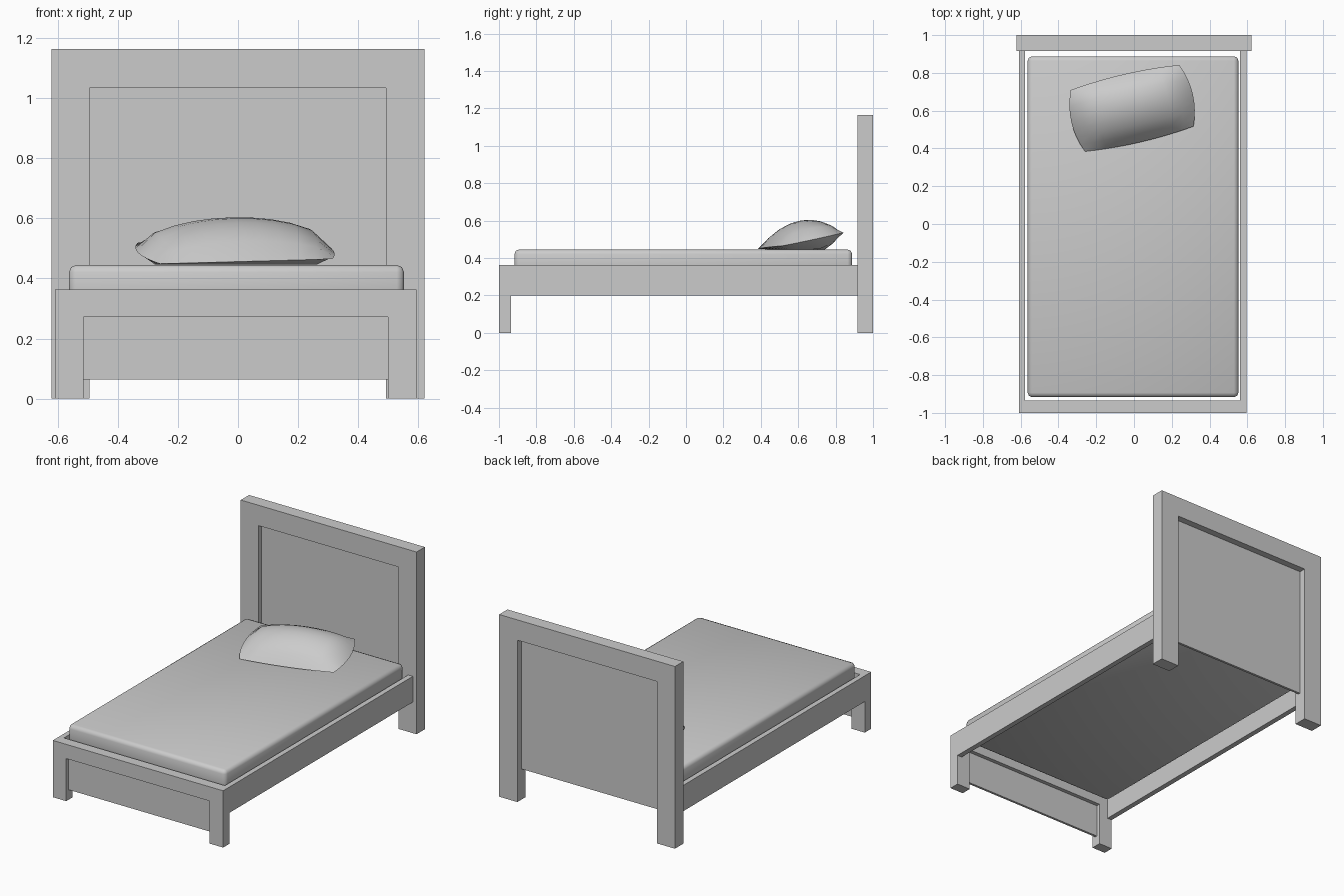
import bpy, bmesh
from math import radians, cos, sin

if "Cube" in bpy.data.objects:
    bpy.data.objects.remove(bpy.data.objects["Cube"])


def finish(name, bm):
    bmesh.ops.recalc_face_normals(bm, faces=bm.faces)
    mesh = bpy.data.meshes.new(name)
    bm.to_mesh(mesh)
    bm.free()
    ob = bpy.data.objects.new(name, mesh)
    bpy.context.collection.objects.link(ob)
    return ob


def box(name, x0, x1, y0, y1, z0, z1):
    bm = bmesh.new()
    bmesh.ops.create_cube(bm, size=1)
    for v in bm.verts:
        v.co = ((x0 + x1) / 2 + v.co.x * (x1 - x0),
                (y0 + y1) / 2 + v.co.y * (y1 - y0),
                (z0 + z1) / 2 + v.co.z * (z1 - z0))
    return finish(name, bm)


def arch(name, x0, x1, ix0, ix1, y0, y1, iz, z1):
    """Two legs joined by a top beam, extruded from y0 to y1."""
    pts = [(x0, 0), (ix0, 0), (ix0, iz), (ix1, iz),
           (ix1, 0), (x1, 0), (x1, z1), (x0, z1)]
    bm = bmesh.new()
    face = bm.faces.new([bm.verts.new((x, y0, z)) for x, z in pts])
    ext = bmesh.ops.extrude_face_region(bm, geom=[face])
    verts = [g for g in ext["geom"] if isinstance(g, bmesh.types.BMVert)]
    bmesh.ops.translate(bm, verts=verts, vec=(0, y1 - y0, 0))
    return finish(name, bm)


def smooth(ob, angle):
    bpy.ops.object.select_all(action='DESELECT')
    ob.select_set(True)
    bpy.context.view_layer.objects.active = ob
    bpy.ops.object.shade_smooth_by_angle(angle=radians(angle))


# Headboard and footboard: frames with thin recessed panels
arch("headboard_frame", -0.622, 0.622, -0.495, 0.493, 0.916, 1.0, 1.035, 1.165)
box("headboard_panel", -0.495, 0.493, 0.942, 0.957, 0.195, 1.035)
arch("footboard_frame", -0.61, 0.595, -0.515, 0.5, -1.0, -0.935, 0.272, 0.363)
box("footboard_panel", -0.515, 0.5, -0.975, -0.96, 0.063, 0.272)

# Side rails
box("left_rail", -0.61, -0.577, -0.935, 0.916, 0.198, 0.363)
box("right_rail", 0.562, 0.595, -0.935, 0.916, 0.198, 0.363)

# Mattress with softened edges
mattress = box("mattress", -0.563, 0.553, -0.917, 0.888, 0.3, 0.445)
bm = bmesh.new()
bm.from_mesh(mattress.data)
bmesh.ops.bevel(bm, geom=bm.edges[:], offset=0.024, segments=2,
                profile=0.5, affect='EDGES')
bm.to_mesh(mattress.data)
bm.free()
smooth(mattress, 60)

# Pillow: domed top, flattened underside, leaning up toward the headboard
NU, NV = 10, 8
turn = radians(13)
bm = bmesh.new()
grid = {}
for side in (1, -1):
    for i in range(NU + 1):
        for j in range(NV + 1):
            u, v = 2 * i / NU - 1, 2 * j / NV - 1
            rim = i in (0, NU) or j in (0, NV)
            if rim and side == -1:
                grid[side, i, j] = grid[1, i, j]
                continue
            lx = u * (0.295 + 0.035 * (1 - v * v))
            ly = v * (0.167 + 0.018 * (1 - u * u))
            seam = 0.492 + 0.035 * v + 0.008 * u
            puff = 0.108 * (1 - u * u) ** 0.55 * (1 - v * v) ** 0.75
            z = max(0.446, seam + side * puff)
            x = -0.01 + lx * cos(turn) - ly * sin(turn)
            y = 0.613 + lx * sin(turn) + ly * cos(turn)
            grid[side, i, j] = bm.verts.new((x, y, z))
    for i in range(NU):
        for j in range(NV):
            bm.faces.new([grid[side, i, j], grid[side, i + 1, j],
                          grid[side, i + 1, j + 1], grid[side, i, j + 1]])
smooth(finish("pillow", bm), 50)
